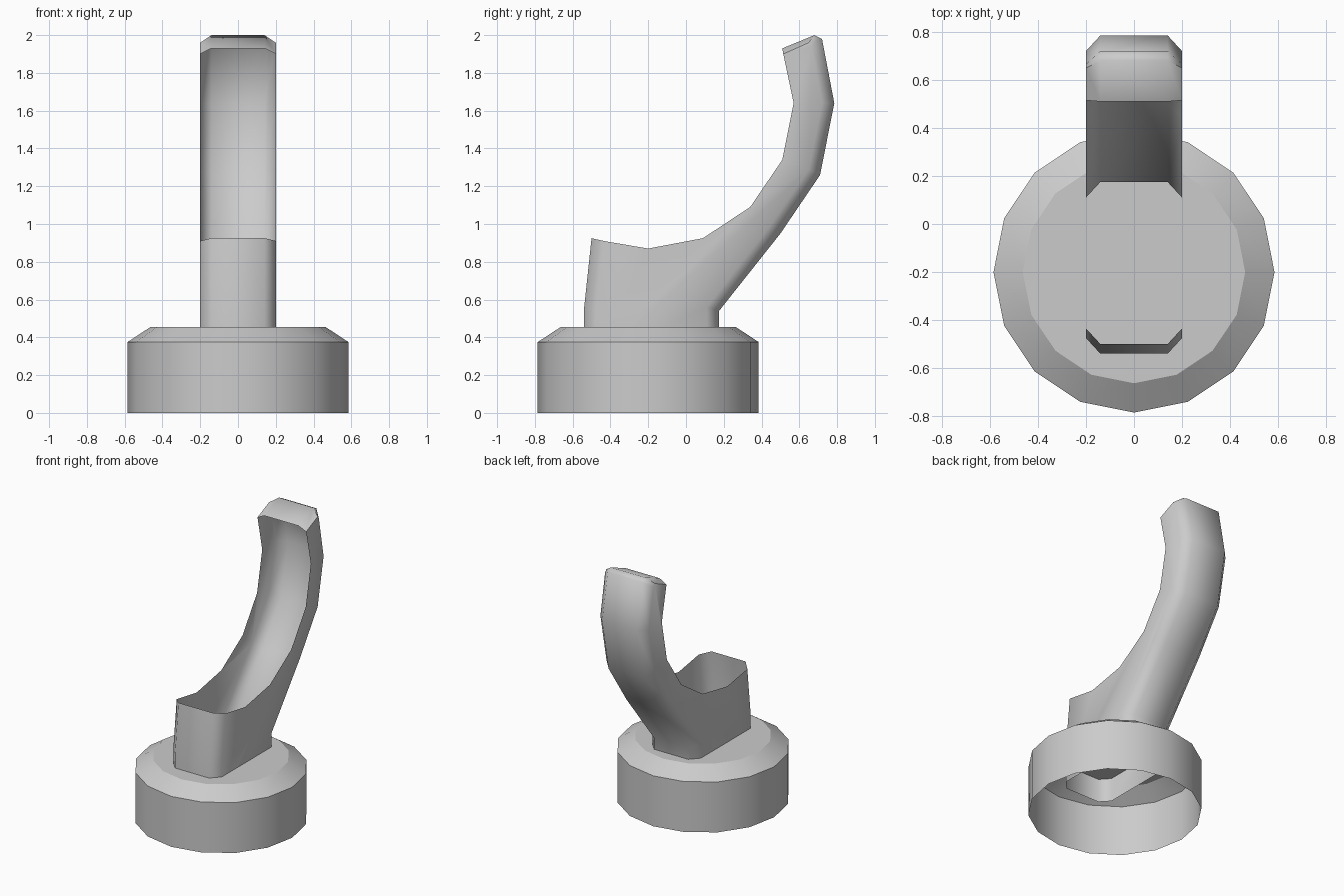
import bpy, bmesh, math

cube = bpy.data.objects.get("Cube")
if cube:
    bpy.data.objects.remove(cube)

grey = bpy.data.materials.new("plain_grey")
grey.use_nodes = True
colour = (0.6, 0.6, 0.6, 1)
grey.diffuse_color = colour
grey.node_tree.nodes["Principled BSDF"].inputs["Base Color"].default_value = colour


def finish(bm, name, angle):
    bmesh.ops.recalc_face_normals(bm, faces=bm.faces)
    mesh = bpy.data.meshes.new(name)
    bm.to_mesh(mesh)
    bm.free()
    mesh.materials.append(grey)
    obj = bpy.data.objects.new(name, mesh)
    bpy.context.collection.objects.link(obj)
    bpy.ops.object.select_all(action="DESELECT")
    obj.select_set(True)
    bpy.context.view_layer.objects.active = obj
    bpy.ops.object.shade_smooth_by_angle(angle=math.radians(angle))
    return obj


# Base: a 16-sided open cup, upside down, with a sloped shoulder
SIDES = 16
bm = bmesh.new()
rings = []
for radius, z in ((0.585, 0), (0.585, 0.375), (0.463, 0.455)):
    rings.append([bm.verts.new((radius * math.cos(math.tau * i / SIDES),
                                radius * math.sin(math.tau * i / SIDES) - 0.2, z))
                  for i in range(SIDES)])
for low, high in zip(rings, rings[1:]):
    for i in range(SIDES):
        j = (i + 1) % SIDES
        bm.faces.new((low[i], low[j], high[j], high[i]))
bm.faces.new(rings[-1])
finish(bm, "base", 30)

# Handle: an open channel; each wall is (y, z) at its middle, then at its side edge
back_wall = [((0.175, 0.28), (0.11, 0.28)), ((0.175, 0.54), (0.11, 0.56)),
             ((0.50, 0.95), (0.445, 0.99)), ((0.71, 1.26), (0.65, 1.29)),
             ((0.785, 1.64), (0.72, 1.64)), ((0.72, 1.98), (0.665, 1.94)),
             ((0.68, 2.0), (0.65, 1.96)), ((0.51, 1.93), (0.515, 1.90))]
front_wall = [((-0.50, 0.925), (-0.435, 0.91)), ((-0.54, 0.55), (-0.475, 0.55)),
              ((-0.54, 0.28), (-0.475, 0.28))]
rim = [(0.57, 1.64), (0.51, 1.34), (0.34, 1.09), (0.09, 0.925), (-0.2, 0.87)]

bm = bmesh.new()
edges = {1: [], -1: []}
for wall in (back_wall, front_wall):
    rows = []
    for mid, side in wall:
        row = [bm.verts.new((x, *p)) for x, p in
               ((-0.2, side), (-0.14, mid), (0.14, mid), (0.2, side))]
        rows.append(row)
        edges[-1].append(row[0])
        edges[1].append(row[3])
    for a, b in zip(rows, rows[1:]):
        for i in range(3):
            bm.faces.new((a[i], a[i + 1], b[i + 1], b[i]))

# Flat side cheeks join both walls under the curved rim
for s, loop in edges.items():
    top = [bm.verts.new((s * 0.2, y, z)) for y, z in rim]
    n = len(back_wall)
    bm.faces.new(loop[:n] + top + loop[n:])
finish(bm, "handle", 50)
